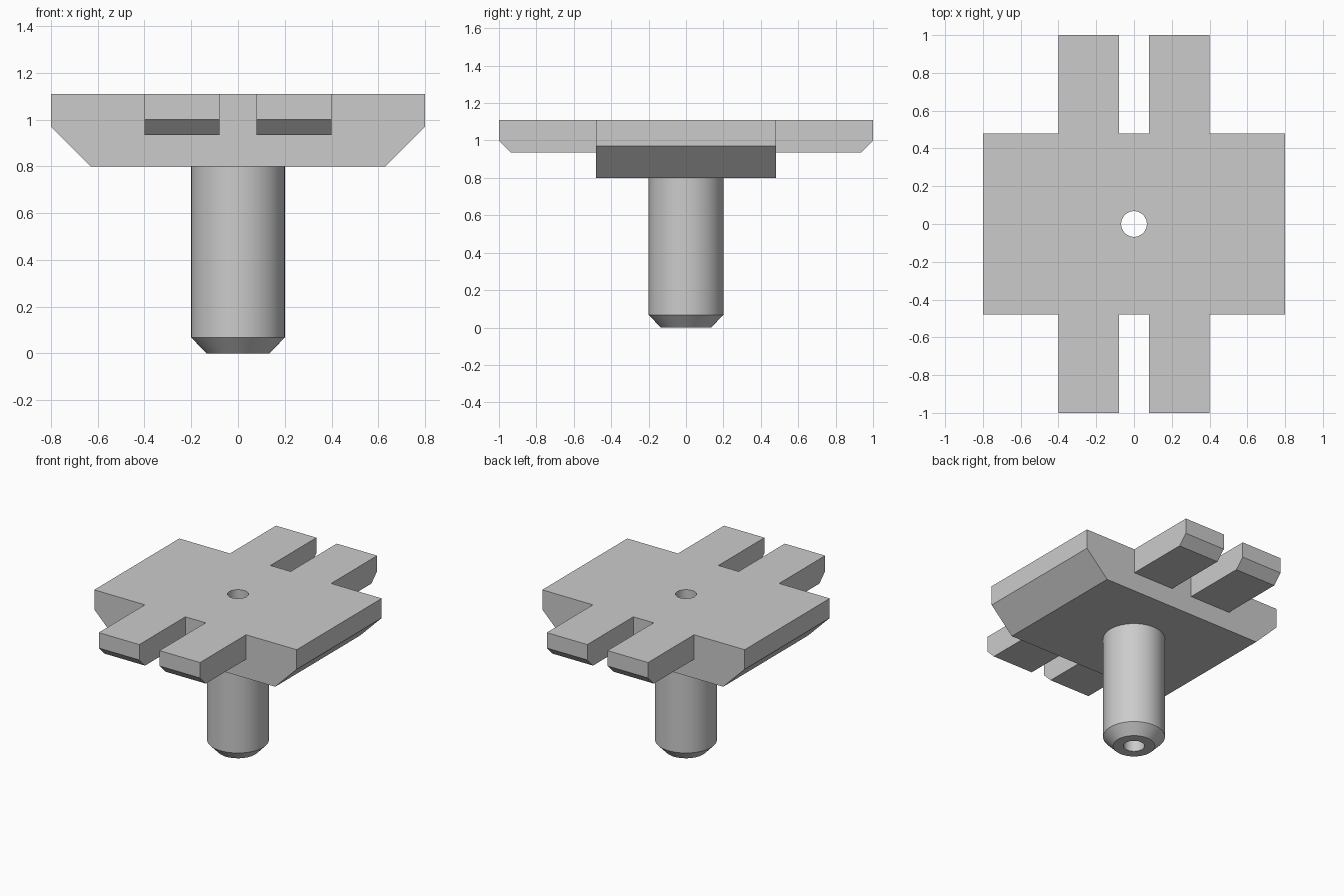
import bpy, bmesh, math
from mathutils import Vector

cube = bpy.data.objects.get("Cube")
if cube:
    bpy.data.objects.remove(cube, do_unlink=True)

grey = bpy.data.materials.new("light_grey")
grey.use_nodes = True
color = (0.6, 0.6, 0.6, 1)
grey.diffuse_color = color
grey.node_tree.nodes["Principled BSDF"].inputs["Base Color"].default_value = color

TOP = 1.11


def make_object(name, bm):
    bmesh.ops.recalc_face_normals(bm, faces=bm.faces)
    mesh = bpy.data.meshes.new(name)
    bm.to_mesh(mesh)
    bm.free()
    mesh.materials.append(grey)
    obj = bpy.data.objects.new(name, mesh)
    bpy.context.collection.objects.link(obj)
    return obj


def extrude_profile(name, points, direction):
    bm = bmesh.new()
    face = bm.faces.new([bm.verts.new(p) for p in points])
    new = bmesh.ops.extrude_face_region(bm, geom=[face])["geom"]
    verts = [v for v in new if isinstance(v, bmesh.types.BMVert)]
    bmesh.ops.translate(bm, verts=verts, vec=Vector(direction))
    return make_object(name, bm)


def lathe(name, profile, sides):
    bm = bmesh.new()
    rings = [[bm.verts.new((r * math.cos(math.tau * i / sides),
                            r * math.sin(math.tau * i / sides), z))
              for i in range(sides)] for r, z in profile]
    for low, high in zip(rings, rings[1:]):
        for i in range(sides):
            j = (i + 1) % sides
            bm.faces.new((low[i], low[j], high[j], high[i]))
    bm.faces.new(rings[0])
    bm.faces.new(rings[-1])
    return make_object(name, bm)


def combine(target, tool, operation):
    mod = target.modifiers.new(operation, "BOOLEAN")
    mod.operation = operation
    mod.solver = "EXACT"
    mod.object = tool
    bpy.context.view_layer.objects.active = target
    bpy.ops.object.modifier_apply(modifier=mod.name)
    bpy.data.objects.remove(tool, do_unlink=True)


# Plate with bevelled lower side edges
half = [(0.63, 0.80), (0.80, 0.97), (0.80, TOP)]
outline = half + [(-x, z) for x, z in reversed(half)]
plate = extrude_profile("slotted_plate", [(x, -0.48, z) for x, z in outline], (0, 0.96, 0))

# Four prongs with bevelled lower tips
prong = [(0.40, TOP), (1.0, TOP), (1.0, 1.0), (0.935, 0.935), (0.40, 0.935)]
for side in (-1, 1):
    for end in (-1, 1):
        bar = extrude_profile("prong", [(side * 0.08, end * y, z) for y, z in prong],
                              (side * 0.32, 0, 0))
        combine(plate, bar, "UNION")

# Round stem with a bevelled foot
stem = lathe("stem", [(0.135, 0), (0.2, 0.068), (0.2, 0.9)], 64)
combine(plate, stem, "UNION")

# Bore through the full height
bore = lathe("bore", [(0.068, -0.1), (0.068, TOP + 0.1)], 48)
combine(plate, bore, "DIFFERENCE")

bpy.ops.object.select_all(action="DESELECT")
plate.select_set(True)
bpy.context.view_layer.objects.active = plate
bpy.ops.object.shade_smooth_by_angle(angle=math.radians(30))
